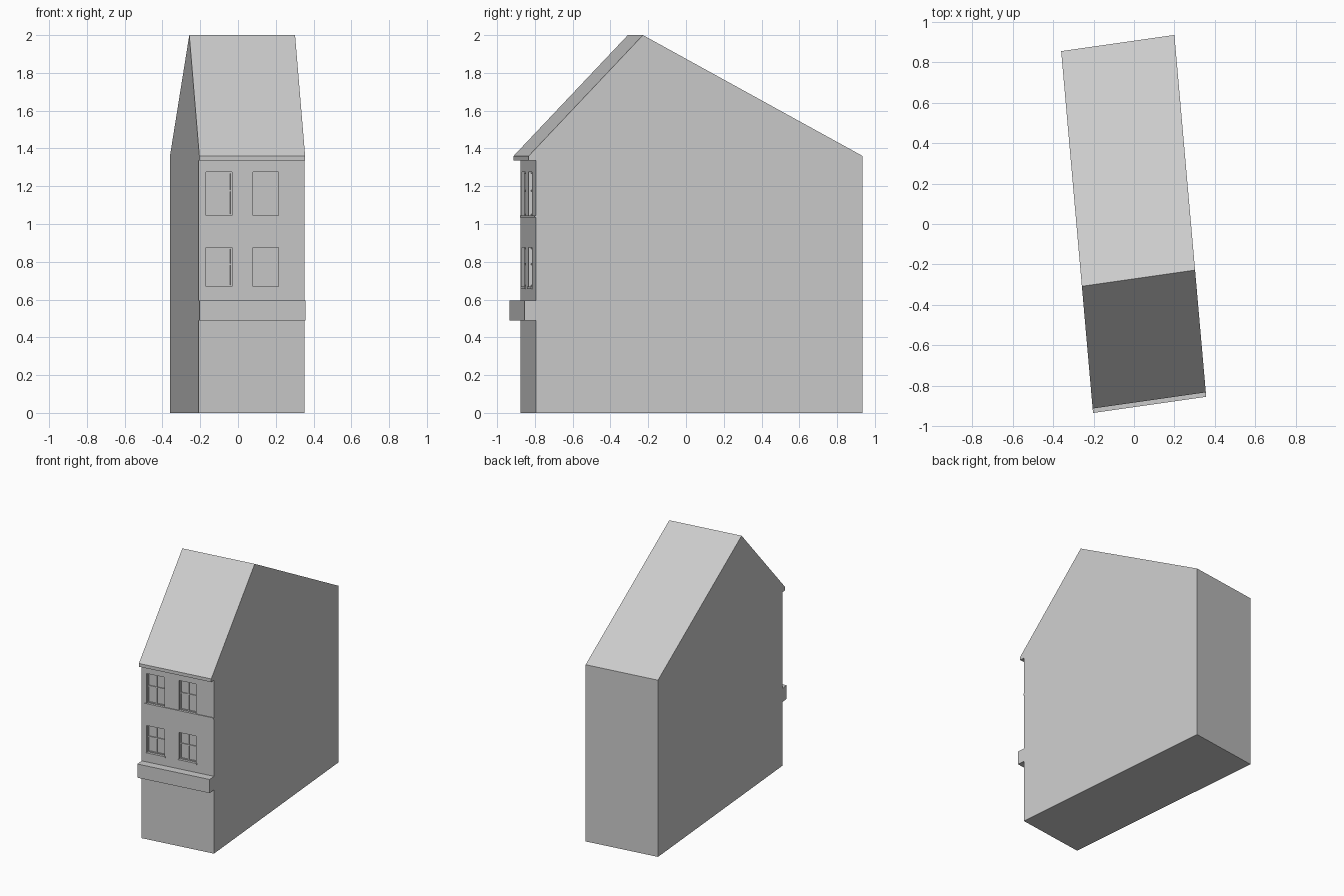
import bpy, bmesh
from mathutils import Vector

if "Cube" in bpy.data.objects:
    bpy.data.objects.remove(bpy.data.objects["Cube"])

# Skewed plan: s runs across the facade (0..1), d runs back from the facade
ORIGIN = Vector((-0.208, -0.875, 0))
ACROSS = Vector((0.56, 0.08, 0))
BACK = Vector((-0.088, 1, 0))


def place(s, d, z):
    return ORIGIN + ACROSS * s + BACK * d + Vector((0, 0, z))


def add_prism(bm, profile, s0, s1):
    """Extrude a (depth, height) profile across the facade."""
    a = [bm.verts.new(place(s0, d, z)) for d, z in profile]
    b = [bm.verts.new(place(s1, d, z)) for d, z in profile]
    bm.faces.new(a)
    bm.faces.new(b[::-1])
    n = len(profile)
    for i in range(n):
        j = (i + 1) % n
        bm.faces.new((a[j], a[i], b[i], b[j]))


def box(s0, s1, d0, d1, z0, z1):
    return ([(d0, z0), (d1, z0), (d1, z1), (d0, z1)], s0, s1)


def make(name, prisms):
    bm = bmesh.new()
    for p in prisms:
        add_prism(bm, *p)
    bmesh.ops.recalc_face_normals(bm, faces=bm.faces[:])
    mesh = bpy.data.meshes.new(name)
    bm.to_mesh(mesh)
    bm.free()
    ob = bpy.data.objects.new(name, mesh)
    bpy.context.collection.objects.link(ob)
    return ob


# House body with asymmetric gable and projecting eave
gable = [(0, 0), (1.73, 0), (1.73, 1.36), (0.567, 2.0),
         (-0.038, 1.36), (-0.038, 1.335), (0, 1.335)]
house = make("house_body", [(gable, 0, 1)])

# Window recesses
columns = [(0.07, 0.315), (0.515, 0.755)]
rows = [(0.668, 0.875), (1.046, 1.275)]
windows = [(s0, s1, z0, z1) for s0, s1 in columns for z0, z1 in rows]
cutter = make("window_cutter", [box(s0, s1, -0.03, 0.02, z0, z1)
                                for s0, s1, z0, z1 in windows])
cutter.hide_render = True
cutter.hide_viewport = True
cutter.display_type = 'WIRE'
cut = house.modifiers.new("window_recesses", 'BOOLEAN')
cut.operation = 'DIFFERENCE'
cut.solver = 'EXACT'
cut.object = cutter

# Window frames: outer rails, mullion and transom
for i, (s0, s1, z0, z1) in enumerate(windows):
    mid, bar = (s0 + s1) / 2, z0 + (z1 - z0) * 0.57
    t, w = 0.008, 0.014
    f, r = 0.013, 0.022
    make(f"window_frame_{i + 1}", [
        box(s0, s0 + w, f, r, z0, z1),
        box(s1 - w, s1, f, r, z0, z1),
        box(s0 + w, s1 - w, f, r, z0, z0 + t),
        box(s0 + w, s1 - w, f, r, z1 - t, z1),
        box(mid - w / 2, mid + w / 2, f, r, z0 + t, z1 - t),
        box(s0 + w, mid - w / 2, f, r, bar - t / 2, bar + t / 2),
        box(mid + w / 2, s1 - w, f, r, bar - t / 2, bar + t / 2)])

# Lower window sills
for i, (s0, s1) in enumerate(columns):
    make(f"window_sill_{i + 1}",
         [box(s0 - 0.008, s1 + 0.012, -0.007, 0.015, 0.656, 0.668)])

# String course under the upper windows, and shop-front ledge
make("string_course", [box(0.04, 1, -0.006, 0.01, 1.034, 1.046)])
make("shop_ledge", [box(0, 1, -0.06, 0, 0.49, 0.595)])
